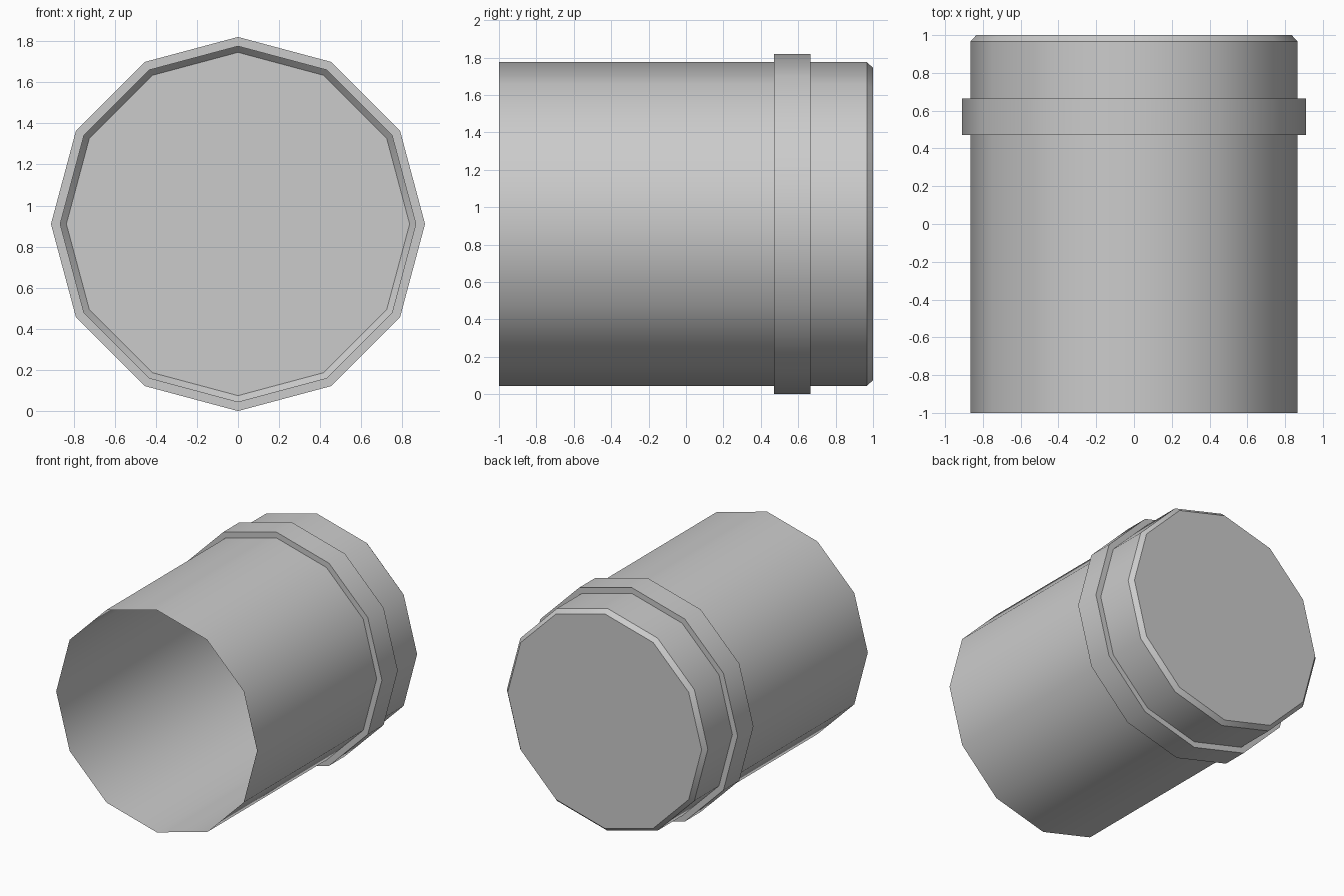
import bpy, bmesh, math

if "Cube" in bpy.data.objects:
    bpy.data.objects.remove(bpy.data.objects["Cube"])

SIDES = 12
CENTRE_Z = 0.91

grey = bpy.data.materials.new("light grey")
grey.diffuse_color = (0.6, 0.6, 0.6, 1)
grey.use_nodes = True
grey.node_tree.nodes["Principled BSDF"].inputs["Base Color"].default_value = grey.diffuse_color


def lathe(name, profile, closed=False, cap_end=False):
    """Sweep (radius, y) points around the lengthwise axis."""
    bm = bmesh.new()
    rings = []
    for r, y in profile:
        angles = [2 * math.pi * i / SIDES for i in range(SIDES)]
        rings.append([bm.verts.new((r * math.cos(a), y, CENTRE_Z + r * math.sin(a)))
                      for a in angles])
    pairs = list(zip(rings, rings[1:]))
    if closed:
        pairs.append((rings[-1], rings[0]))
    for a, b in pairs:
        for i in range(SIDES):
            j = (i + 1) % SIDES
            bm.faces.new((a[i], b[i], b[j], a[j]))
    if cap_end:
        bm.faces.new(rings[-1][::-1])
    bm.normal_update()
    # Make side faces point away from the axis
    outer = max(bm.faces, key=lambda f: math.hypot(f.calc_center_median().x,
                                                 f.calc_center_median().z - CENTRE_Z))
    c = outer.calc_center_median()
    if outer.normal.x * c.x + outer.normal.z * (c.z - CENTRE_Z) < 0:
        for f in bm.faces:
            f.normal_flip()
    bmesh.ops.recalc_face_normals(bm, faces=bm.faces) if closed else None
    if cap_end:
        for f in bm.faces:
            if len(f.verts) == SIDES:
                f.normal_update()
                if f.normal.y < 0:
                    f.normal_flip()
    mesh = bpy.data.meshes.new(name)
    bm.to_mesh(mesh)
    bm.free()
    mesh.materials.append(grey)
    obj = bpy.data.objects.new(name, mesh)
    bpy.context.collection.objects.link(obj)
    bpy.ops.object.select_all(action='DESELECT')
    obj.select_set(True)
    bpy.context.view_layer.objects.active = obj
    bpy.ops.object.shade_smooth_by_angle(angle=math.radians(40))
    return obj


# Thin tube, open at the front, with a chamfered closed back
lathe("tube_body", [(0.865, -1), (0.865, 0.967), (0.835, 1)], cap_end=True)

# Raised collar around the tube near the back
lathe("collar", [(0.865, 0.47), (0.91, 0.47), (0.91, 0.665), (0.865, 0.665)], closed=False)
